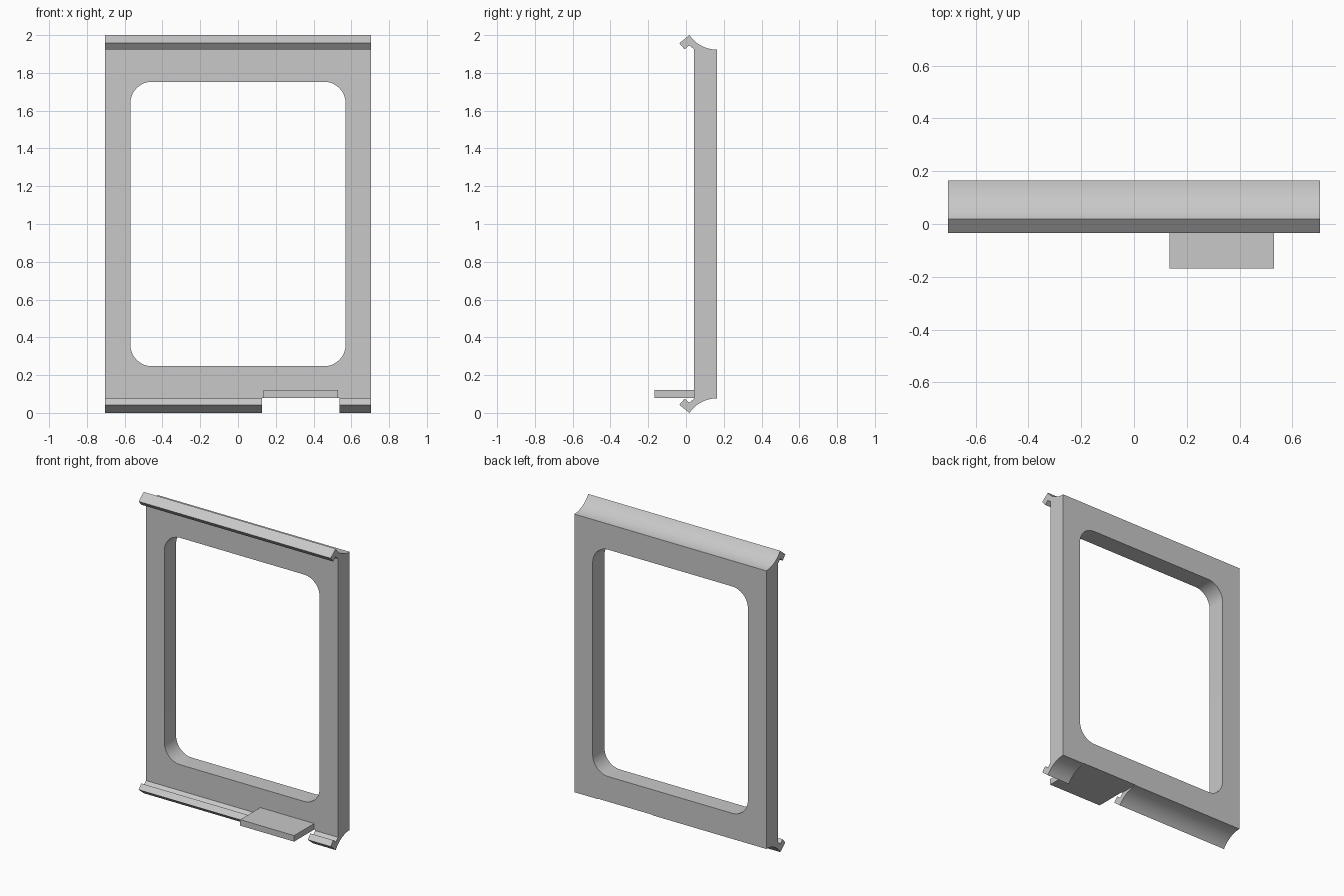
import bpy
import bmesh
import math
from mathutils import Matrix, Vector

cube = bpy.data.objects.get("Cube")
if cube:
    bpy.data.objects.remove(cube)

grey = bpy.data.materials.new("light grey")
grey.use_nodes = True
colour = (0.58, 0.58, 0.58, 1)
grey.diffuse_color = colour
grey.node_tree.nodes["Principled BSDF"].inputs["Base Color"].default_value = colour

HALF_WIDTH = 0.705


def prism(name, points, direction):
    """Sweep a closed outline of 3D points along a direction."""
    bm = bmesh.new()
    face = bm.faces.new([bm.verts.new(p) for p in points])
    swept = bmesh.ops.extrude_face_region(bm, geom=[face])
    verts = [v for v in swept["geom"] if isinstance(v, bmesh.types.BMVert)]
    bmesh.ops.translate(bm, verts=verts, vec=Vector(direction))
    bmesh.ops.recalc_face_normals(bm, faces=bm.faces)
    mesh = bpy.data.meshes.new(name)
    bm.to_mesh(mesh)
    bm.free()
    mesh.materials.append(grey)
    obj = bpy.data.objects.new(name, mesh)
    bpy.context.collection.objects.link(obj)
    return obj


def box(name, low, high):
    bm = bmesh.new()
    low, high = Vector(low), Vector(high)
    bmesh.ops.create_cube(bm, size=1, matrix=Matrix.Translation((low + high) / 2)
                          @ Matrix.Diagonal((high - low).to_4d()))
    mesh = bpy.data.meshes.new(name)
    bm.to_mesh(mesh)
    bm.free()
    mesh.materials.append(grey)
    obj = bpy.data.objects.new(name, mesh)
    bpy.context.collection.objects.link(obj)
    return obj


def cut(target, cutter):
    cutter.hide_render = True
    mod = target.modifiers.new("cut", 'BOOLEAN')
    mod.operation = 'DIFFERENCE'
    mod.solver = 'EXACT'
    mod.object = cutter
    bpy.context.view_layer.objects.active = target
    bpy.ops.object.modifier_apply(modifier=mod.name)
    bpy.data.objects.remove(cutter)


# Frame cross-section: concave rear cove up to a ridge, then a hooked lip
back, edge, ridge = 0.165, 1.923, 0.018
run, rise = back - ridge, 2 - edge
sweep = 2 * math.atan2(rise, run)
radius = run / math.sin(sweep)
cove = [(back - radius * math.sin(sweep * i / 12),
         edge + radius * (1 - math.cos(sweep * i / 12))) for i in range(13)]
lip = [(-0.035, 1.957), (-0.008, 1.925), (0.018, 1.946), (0.042, 1.925)]
upper = cove + lip
lower = [(y, 2 - z) for y, z in reversed(upper)]
frame = prism("frame", [(-HALF_WIDTH, y, z) for y, z in upper + lower],
              (2 * HALF_WIDTH, 0, 0))

# Rounded window opening
corner, half_w, half_h = 0.115, 0.57, 0.753
opening = []
for quarter, (sx, sz) in enumerate([(1, 1), (-1, 1), (-1, -1), (1, -1)]):
    for i in range(13):
        a = math.pi / 2 * (quarter + i / 12)
        opening.append((sx * (half_w - corner) + corner * math.cos(a), -0.2,
                        1 + sz * (half_h - corner) + corner * math.sin(a)))
cut(frame, prism("window_cutter", opening, (0, 0.6, 0)))

# Gap in the lower lip beneath the tab
cut(frame, box("notch_cutter", (0.128, -0.3, -0.1), (0.537, 0.3, 0.08)))

# Finger tab
tab = box("tab", (0.134, -0.168, 0.08), (0.53, 0.044, 0.12))

bpy.ops.object.select_all(action='DESELECT')
frame.select_set(True)
bpy.context.view_layer.objects.active = frame
bpy.ops.object.shade_smooth_by_angle(angle=math.radians(25))
